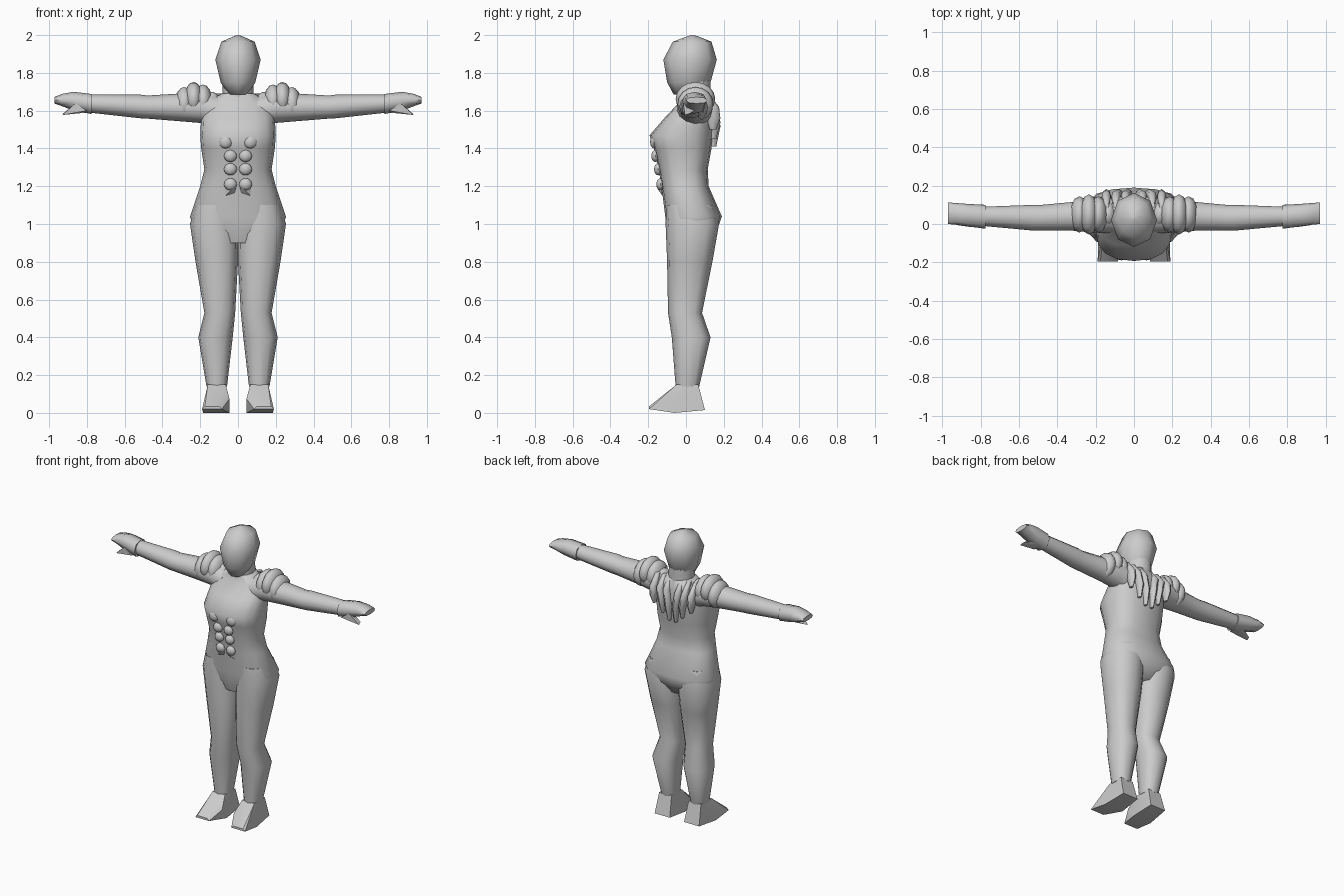
import bpy, bmesh, math
from mathutils import Vector

grey = bpy.data.materials.new("plain grey")
grey.diffuse_color = (0.6, 0.6, 0.6, 1)


def finish(name, bm, angle=50):
    """Turn a bmesh into a smooth-shaded object with the grey material."""
    bmesh.ops.recalc_face_normals(bm, faces=bm.faces)
    me = bpy.data.meshes.new(name)
    bm.to_mesh(me)
    bm.free()
    ob = bpy.data.objects.new(name, me)
    bpy.context.collection.objects.link(ob)
    me.materials.append(grey)
    bpy.ops.object.select_all(action='DESELECT')
    ob.select_set(True)
    bpy.context.view_layer.objects.active = ob
    bpy.ops.object.shade_smooth_by_angle(angle=math.radians(angle))
    return ob


def loft(name, rings, axis='z', sides=12, power=1.0, flip=1, angle=60):
    """Rings are (position, u min, u max, v min, v max); u,v = x,y or y,z."""
    bm = bmesh.new()
    loops = []
    for p, u0, u1, v0, v1 in rings:
        loop = []
        for i in range(sides):
            t = 2 * math.pi * i / sides
            c, s = math.cos(t), math.sin(t)
            c = math.copysign(abs(c) ** power, c)
            s = math.copysign(abs(s) ** power, s)
            u = (u0 + u1) / 2 + c * (u1 - u0) / 2
            v = (v0 + v1) / 2 + s * (v1 - v0) / 2
            co = (flip * u, v, p) if axis == 'z' else (flip * p, u, v)
            loop.append(bm.verts.new(co))
        loops.append(loop)
    for a, b in zip(loops, loops[1:]):
        for i in range(sides):
            j = (i + 1) % sides
            bm.faces.new((a[i], a[j], b[j], b[i]))
    bm.faces.new(loops[0])
    bm.faces.new(loops[-1])
    return finish(name, bm, angle)


def hull(name, points, flip=1, angle=35):
    bm = bmesh.new()
    for x, y, z in points:
        bm.verts.new((flip * x, y, z))
    bmesh.ops.convex_hull(bm, input=bm.verts)
    return finish(name, bm, angle)


def blob(name, centre, size, segs=12):
    bm = bmesh.new()
    bmesh.ops.create_uvsphere(bm, u_segments=segs, v_segments=8, radius=1)
    for v in bm.verts:
        v.co = Vector(centre) + Vector(v.co[i] * size[i] for i in range(3))
    return finish(name, bm, 60)


# Torso, from crotch to base of neck
loft("torso", [
    (0.90, -0.12, 0.12, -0.08, 0.12),
    (0.97, -0.235, 0.235, -0.10, 0.165),
    (1.04, -0.254, 0.254, -0.11, 0.19),
    (1.20, -0.20, 0.20, -0.13, 0.12),
    (1.29, -0.178, 0.178, -0.145, 0.115),
    (1.40, -0.195, 0.195, -0.17, 0.135),
    (1.47, -0.20, 0.20, -0.193, 0.145),
    (1.56, -0.195, 0.195, -0.115, 0.15),
    (1.64, -0.18, 0.18, -0.04, 0.145),
    (1.69, -0.09, 0.09, -0.03, 0.125)], sides=16, power=0.8)

# Neck and faceted head
loft("neck", [(1.62, -0.085, 0.085, -0.03, 0.13),
              (1.76, -0.08, 0.08, -0.04, 0.13)])
loft("head", [
    (1.685, -0.05, 0.05, -0.065, 0.07),
    (1.75, -0.092, 0.092, -0.10, 0.13),
    (1.87, -0.12, 0.12, -0.12, 0.163),
    (1.965, -0.088, 0.088, -0.07, 0.135),
    (1.995, -0.02, 0.02, 0.01, 0.06),
    (2.0, -0.005, 0.005, 0.025, 0.035)], sides=8, angle=80)

for side, f in (("right", 1), ("left", -1)):
    # Leg and pointed foot
    loft(side + "_leg", [
        (1.10, 0.01, 0.225, -0.105, 0.15),
        (1.00, -0.005, 0.254, -0.108, 0.175),
        (0.80, 0.0, 0.225, -0.10, 0.14),
        (0.53, 0.015, 0.178, -0.095, 0.085),
        (0.40, 0.028, 0.21, -0.075, 0.13),
        (0.14, 0.058, 0.167, -0.055, 0.07)], power=0.85, flip=f)
    hull(side + "_foot", [
        (0.065, -0.05, 0.15), (0.16, -0.05, 0.15),
        (0.065, 0.065, 0.15), (0.16, 0.065, 0.15),
        (0.055, 0.10, 0.015), (0.17, 0.10, 0.015),
        (0.045, -0.06, 0.0), (0.185, -0.06, 0.0),
        (0.045, -0.11, 0.075), (0.15, -0.11, 0.085),
        (0.085, -0.195, 0.02), (0.19, -0.195, 0.02),
        (0.10, -0.195, 0.035), (0.175, -0.195, 0.035)], f)

    # Arm
    loft(side + "_arm", [
        (0.10, -0.05, 0.14, 1.50, 1.68),
        (0.20, -0.045, 0.14, 1.535, 1.70),
        (0.32, -0.035, 0.115, 1.545, 1.69),
        (0.48, -0.035, 0.10, 1.558, 1.68),
        (0.52, -0.035, 0.10, 1.56, 1.685),
        (0.79, -0.01, 0.09, 1.59, 1.685)], axis='x', flip=f)

    # Mitten hand with flared cuff, and thumb spike
    loft(side + "_hand", [
        (0.775, -0.025, 0.10, 1.582, 1.688),
        (0.87, -0.012, 0.105, 1.60, 1.70),
        (0.935, -0.003, 0.11, 1.625, 1.688),
        (0.972, 0.0, 0.113, 1.638, 1.672)],
        axis='x', sides=8, power=0.8, flip=f)
    hull(side + "_thumb", [
        (0.80, -0.02, 1.60), (0.80, 0.05, 1.59), (0.86, -0.015, 1.64),
        (0.86, 0.05, 1.605), (0.93, -0.005, 1.577), (0.925, 0.02, 1.585)], f)

    # Overlapping shoulder ridges
    for i, (x, top, half) in enumerate(((0.135, 1.70, 0.075),
            (0.185, 1.738, 0.095), (0.235, 1.752, 0.105), (0.285, 1.725, 0.095))):
        blob(f"{side}_shoulder_ridge_{i + 1}", (f * x, 0.05, top - 0.09),
             (0.05, half, 0.09))

    # Tapering strands hanging down the back
    for i, (x0, x1, low) in enumerate(((0.045, 0.025, 1.41),
            (0.095, 0.075, 1.45), (0.145, 0.14, 1.50))):
        loft(f"{side}_back_strand_{i + 1}", [
            (1.69, x0 - 0.015, x0 + 0.015, 0.08, 0.12),
            (1.62, x0 - 0.024, x0 + 0.024, 0.11, 0.175),
            ((1.62 + low) / 2, x1 - 0.02, x1 + 0.026, 0.11, 0.182),
            (low, x1 - 0.008, x1 + 0.008, 0.125, 0.16)], sides=8, flip=f)

    # Stomach and chest plates
    for i, (z, y) in enumerate(((1.21, -0.135), (1.29, -0.147), (1.36, -0.162))):
        blob(f"{side}_stomach_plate_{i + 1}", (f * 0.04, y, z),
             (0.034, 0.022, 0.032), 8)
    blob(side + "_chest_plate", (f * 0.065, -0.17, 1.435), (0.035, 0.02, 0.035), 8)
    hull(side + "_stomach_point", [
        (0.01, -0.13, 1.19), (0.07, -0.13, 1.19), (0.065, -0.125, 1.15),
        (0.03, -0.15, 1.185), (0.02, -0.125, 1.165)], f)
